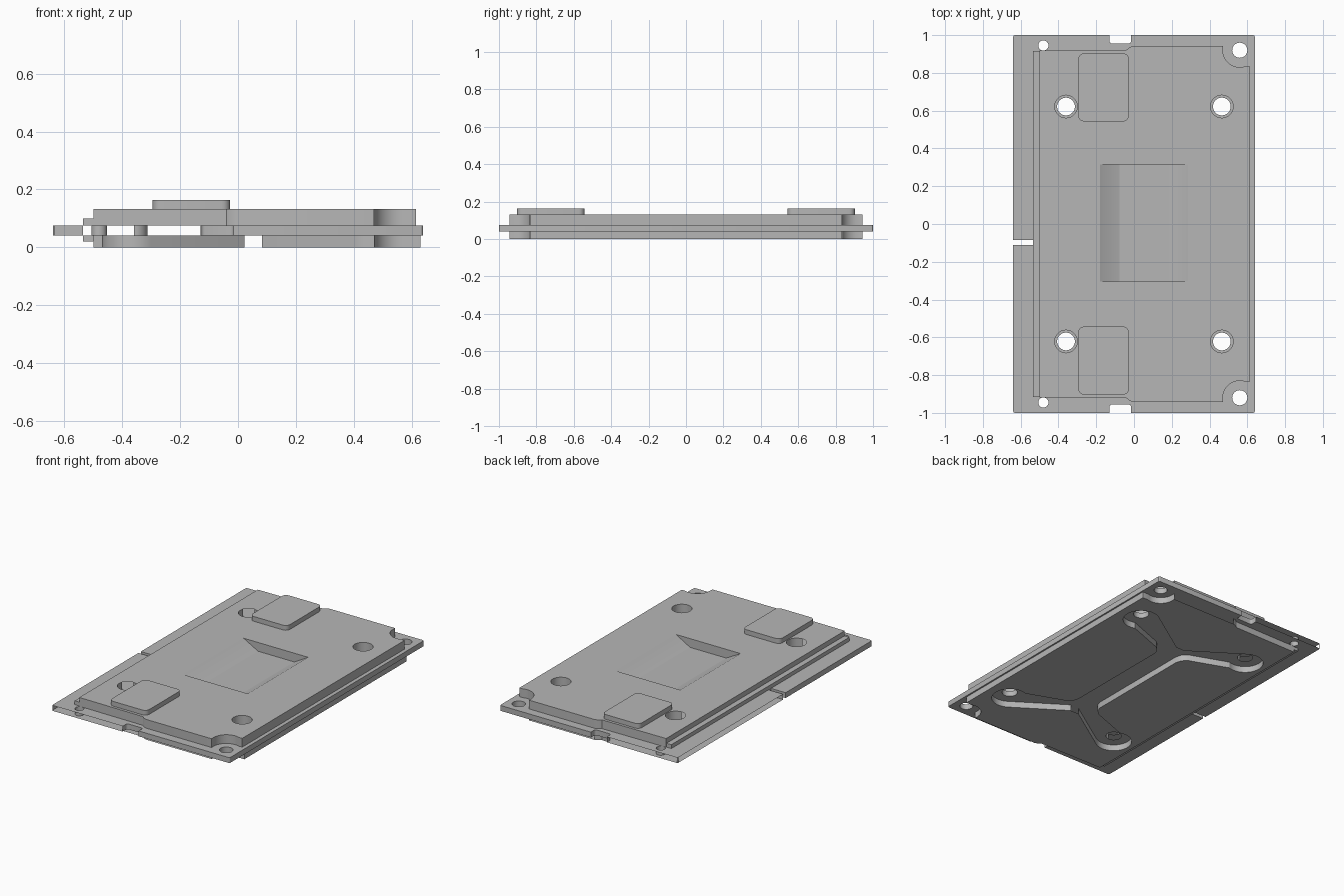
import bpy, bmesh
from math import sin, cos, radians
from mathutils import Vector

cube = bpy.data.objects.get("Cube")
if cube:
    bpy.data.objects.remove(cube, do_unlink=True)

# Single grey finish
grey = bpy.data.materials.new("plain grey")
grey.use_nodes = True
grey.diffuse_color = (0.47, 0.47, 0.47, 1)
grey.node_tree.nodes["Principled BSDF"].inputs["Base Color"].default_value = (0.47, 0.47, 0.47, 1)


def arc(cx, cy, r, a0, a1, n=10):
    angles = [radians(a0 + (a1 - a0) * i / n) for i in range(n + 1)]
    return [(cx + r * cos(a), cy + r * sin(a)) for a in angles]


def circle(cx, cy, r):
    return arc(cx, cy, r, 0, 360, 32)[:-1]


def rounded(x0, x1, y0, y1, r):
    return (arc(x1 - r, y1 - r, r, 0, 90, 5) + arc(x0 + r, y1 - r, r, 90, 180, 5)
            + arc(x0 + r, y0 + r, r, 180, 270, 5) + arc(x1 - r, y0 + r, r, 270, 360, 5))


def mirror_y(half):
    return half + [(x, -y) for x, y in reversed(half)]


def area(loop):
    return sum(a[0] * b[1] - b[0] * a[1] for a, b in zip(loop, loop[1:] + loop[:1]))


def finish(name, bm):
    mesh = bpy.data.meshes.new(name)
    bm.to_mesh(mesh)
    bm.free()
    mesh.materials.append(grey)
    ob = bpy.data.objects.new(name, mesh)
    bpy.context.collection.objects.link(ob)
    bpy.ops.object.select_all(action='DESELECT')
    ob.select_set(True)
    bpy.context.view_layer.objects.active = ob
    bpy.ops.object.shade_smooth_by_angle(angle=radians(30))
    return ob


def plate(name, outline, holes, z0, z1, top=True, bottom=True, skip=lambda x, y, nx, ny: False):
    """Flat sheet with holes; skip leaves chosen rim faces open."""
    bm = bmesh.new()
    rings = {z0: [], z1: []}
    for i, loop in enumerate([outline] + holes):
        if (area(loop) > 0) != (i == 0):
            loop = loop[::-1]
        low, high = ([bm.verts.new((x, y, z)) for x, y in loop] for z in (z0, z1))
        rings[z0].append(low)
        rings[z1].append(high)
        for k in range(len(loop)):
            j = (k + 1) % len(loop)
            a, b = Vector(loop[k]), Vector(loop[j])
            mid, d = (a + b) / 2, (b - a).normalized()
            if not skip(mid.x, mid.y, d.y, -d.x):
                bm.faces.new((low[k], low[j], high[j], high[k]))
    for z, wanted, up in ((z0, bottom, -1), (z1, top, 1)):
        if not wanted:
            continue
        edges = []
        for ring in rings[z]:
            for a, b in zip(ring, ring[1:] + ring[:1]):
                edges.append(bm.edges.get((a, b)) or bm.edges.new((a, b)))
        made = bmesh.ops.triangle_fill(bm, use_beauty=True, edges=edges, normal=(0, 0, 1))
        for f in made["geom"]:
            if isinstance(f, bmesh.types.BMFace):
                f.normal_update()
                if f.normal.z * up < 0:
                    f.normal_flip()
    return finish(name, bm)


MOUNTS = [(x, s * 0.622) for x in (-0.36, 0.465) for s in (1, -1)]


def body_outline(right):
    return mirror_y([(right, 0.835)] + arc(0.56, 0.92, 0.09, -70, -180)
                    + [(0.47, 0.943), (0, 0.943), (-0.02, 0.937), (-0.04, 0.922), (-0.5, 0.918)])


def open_mount(x, y):
    return -0.415 < x < -0.36 and 0.55 < abs(y) < 0.69


# Circuit board with edge notches and drilled holes
half = (arc(0.63, 0.99, 0.01, 0, 90, 3) + [(-0.015, 1)]
        + arc(-0.03, 0.97, 0.015, 0, -90, 4) + arc(-0.115, 0.97, 0.015, -90, -180, 4)
        + [(-0.13, 1)] + arc(-0.63, 0.99, 0.01, 90, 180, 3))
slot = [(-0.64, -0.085), (-0.535, -0.085), (-0.535, -0.11), (-0.64, -0.11)]
lower_half = [(x, -y) for x, y in reversed(half)]
board_holes = [circle(x, y, 0.047) for x, y in MOUNTS]
for s in (1, -1):
    board_holes += [circle(-0.48, s * 0.945, 0.027), circle(0.56, s * 0.92, 0.04)]


def board_gap(x, y, nx, ny):
    end = x < -0.13 and abs(y) > 0.999
    side = x < -0.639 and -0.085 < y < 0.98
    return end or side or open_mount(x, y)


plate("board", half + slot + lower_half, board_holes, 0.04, 0.075, skip=board_gap)

# Upper cover with the central opening
X0, X1, X2, X3, Y0, Y1 = -0.18, -0.03, 0.14, 0.285, -0.305, 0.315
window = [(X0, Y0), (X3, Y0), (X3, Y1), (X0, Y1)]


def cover_gap(x, y, nx, ny):
    return open_mount(x, y) or (X0 <= x <= X3 and Y0 <= y <= Y1)


plate("cover", body_outline(0.615), [window] + [circle(x, y, 0.06) for x, y in MOUNTS],
      0.075, 0.132, bottom=False, skip=cover_gap)

# Sloped central tray inside the opening
bm = bmesh.new()
profile = [(X0, 0.132), (X1, 0.05), (X2, 0.05), (X3, 0.132)]
front, back = ([bm.verts.new((x, y, z)) for x, z in profile] for y in (Y0, Y1))
for i in range(3):
    bm.faces.new((front[i], front[i + 1], back[i + 1], back[i]))
bm.faces.new(front[::-1])
bm.faces.new(back)
finish("central_tray", bm)

# Lower cover with a cross-shaped recess around the mounting holes
quarter = ([(0.085, 0.36), (0.095, 0.395), (0.125, 0.425)]
           + arc(0.4125, 0.622, 0.11, -110, 122, 24) + [(0.03, 0.5)])
upper = quarter + [(-u, y) for u, y in reversed(quarter)]
recess = [(u + 0.0525, y) for u, y in mirror_y(upper)]


def lower_gap(x, y, nx, ny):
    front_edge = y < -0.91 and ny < -0.5 and x < 0.46
    back_edge = y > 0.93 and ny > 0.5 and 0 < x < 0.46
    middle = abs(x - 0.0525) < 0.03 and abs(y) < 0.6
    return front_edge or back_edge or middle


plate("lower_cover", body_outline(0.63), [recess], 0, 0.04, top=False, skip=lower_gap)

# Thin side flanges above and below the board
for name, z0, z1 in (("upper_flange", 0.075, 0.1), ("lower_flange", 0.02, 0.04)):
    plate(name, [(-0.5, -0.915), (-0.5, 0.915), (-0.535, 0.915), (-0.535, -0.915)], [], z0, z1)

# Raised pads on the cover
for name, s in (("back_pad", 1), ("front_pad", -1)):
    ys = sorted((s * 0.543, s * 0.903))
    plate(name, rounded(-0.295, -0.027, *ys, 0.03), [], 0.132, 0.163, bottom=False)
